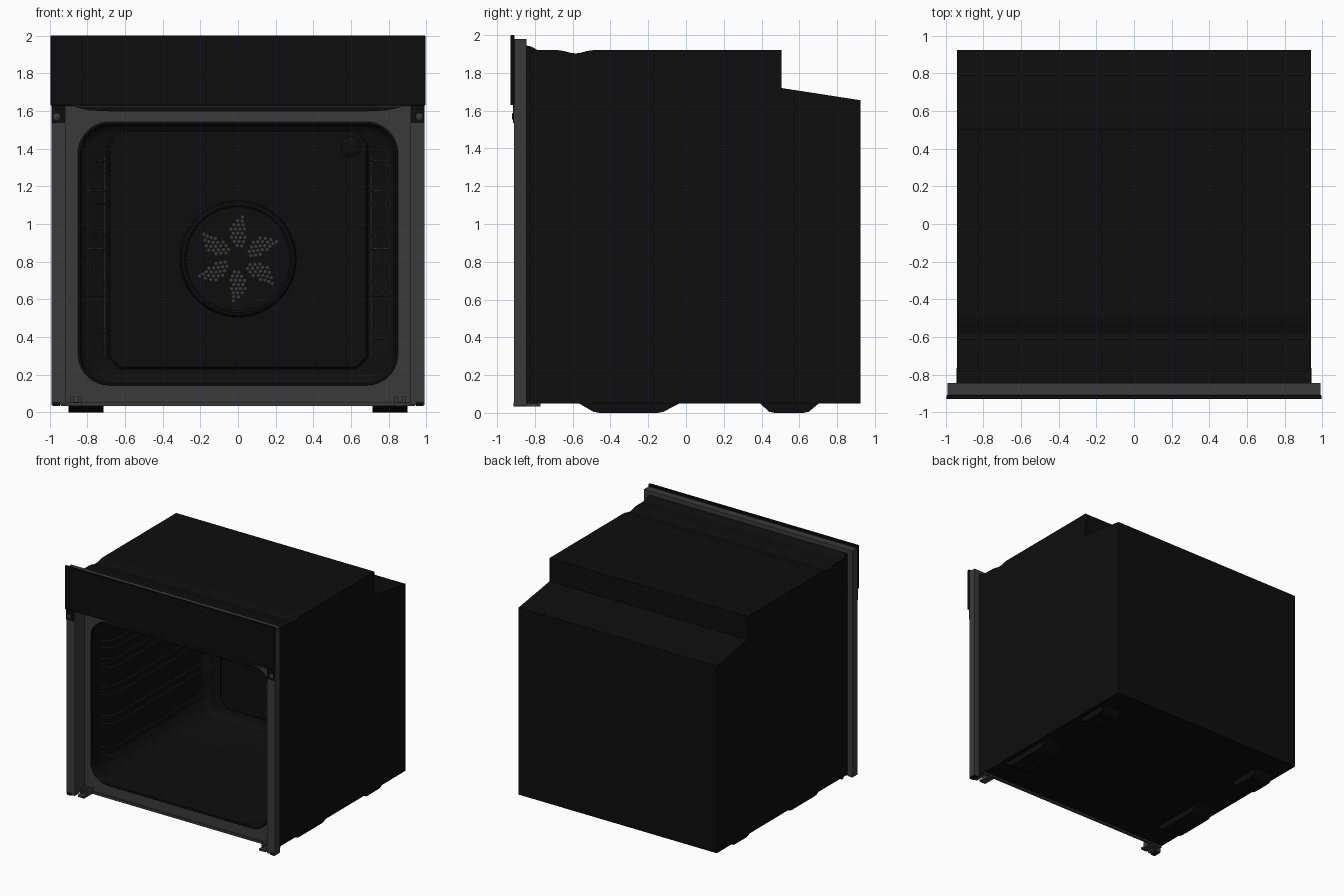
import bpy, bmesh, math
from math import sin, cos, pi, radians

if "Cube" in bpy.data.objects:
    bpy.data.objects.remove(bpy.data.objects["Cube"])


def material(name, v):
    m = bpy.data.materials.new(name)
    m.diffuse_color = (v, v, v, 1)
    m.use_nodes = True
    m.node_tree.nodes["Principled BSDF"].inputs["Base Color"].default_value = m.diffuse_color
    return m


BLACK = material("black_enamel", 0.004)
GREY = material("grey_steel", 0.042)


def finish(name, bm, mat, smooth=False, flip=False):
    bmesh.ops.recalc_face_normals(bm, faces=bm.faces)
    if flip:
        bmesh.ops.reverse_faces(bm, faces=bm.faces)
    me = bpy.data.meshes.new(name)
    bm.to_mesh(me)
    bm.free()
    ob = bpy.data.objects.new(name, me)
    bpy.context.collection.objects.link(ob)
    me.materials.append(mat)
    if smooth:
        bpy.ops.object.select_all(action='DESELECT')
        ob.select_set(True)
        bpy.context.view_layer.objects.active = ob
        bpy.ops.object.shade_smooth_by_angle(angle=radians(35))
    return ob


def box(name, x, y, z, mat, bevel=0):
    bm = bmesh.new()
    bmesh.ops.create_cube(bm, size=1)
    for v in bm.verts:
        v.co = [(a[0] + a[1]) / 2 + c * (a[1] - a[0]) for a, c in zip((x, y, z), v.co)]
    if bevel:
        bmesh.ops.bevel(bm, geom=bm.edges[:], offset=bevel, segments=1, affect='EDGES')
    return finish(name, bm, mat)


def mirrored_box(name, x, y, z, mat, bevel=0):
    for side, s in (("left", -1), ("right", 1)):
        box(f"{name}_{side}", sorted((x[0] * s, x[1] * s)), y, z, mat, bevel)


def loft(name, rings, mat, cap_start=False, cap_end=True, smooth=True, flip=False):
    bm = bmesh.new()
    vs = [[bm.verts.new(p) for p in r] for r in rings]
    n = len(vs[0])
    for a, b in zip(vs, vs[1:]):
        for i in range(n):
            bm.faces.new((a[i], a[(i + 1) % n], b[(i + 1) % n], b[i]))
    if cap_start:
        bm.faces.new(vs[0])
    if cap_end:
        bm.faces.new(vs[-1])
    return finish(name, bm, mat, smooth, flip)


def rounded(hw, hh, r, y, cz=0.8425, n=10):
    pts = []
    for q, (sx, sz) in enumerate(((1, 1), (-1, 1), (-1, -1), (1, -1))):
        for k in range(n + 1):
            a = (q + k / n) * pi / 2
            pts.append((sx * (hw - r) + r * cos(a), y, cz + sz * (hh - r) + r * sin(a)))
    return pts


def circle(r, y, x=0, z=0, n=64):
    return [(x + r * cos(2 * pi * i / n), y, z + r * sin(2 * pi * i / n)) for i in range(n)]


def wire(name, paths, r, mat, cyclic=False):
    cu = bpy.data.curves.new(name, 'CURVE')
    cu.dimensions = '3D'
    cu.bevel_depth = r
    cu.bevel_resolution = 1
    cu.use_fill_caps = True
    for p in paths:
        sp = cu.splines.new('POLY')
        sp.points.add(len(p) - 1)
        for q, c in zip(sp.points, p):
            q.co = (*c, 1)
        sp.use_cyclic_u = cyclic
    cu.materials.append(mat)
    ob = bpy.data.objects.new(name, cu)
    bpy.context.collection.objects.link(ob)
    return ob


# Outer casing: side profile (y, z) extruded across x, open at the front
dip = [(-0.585 + 0.09 * t, 1.92 - 0.0085 * (1 + cos(pi * t))) for t in (-1, -.66, -.33, 0, .33, .66, 1)]
profile = [(-0.77, 0.05), (-0.77, 1.62), (-0.845, 1.62), (-0.845, 1.945), (-0.82, 1.94), (-0.785, 1.92)] \
    + dip + [(0.505, 1.92), (0.505, 1.72), (0.925, 1.655), (0.925, 0.05)]
casing = loft("casing", [[(x, y, z) for y, z in profile] for x in (-0.94, 0.94)], BLACK, True, True, False)
bm = bmesh.new()
bm.from_mesh(casing.data)
front = [f for f in bm.faces if all(abs(v.co.y + 0.77) < 1e-4 for v in f.verts)]
bmesh.ops.delete(bm, geom=front, context='FACES_ONLY')
bm.to_mesh(casing.data)
bm.free()

# Recessed front plate with the rounded oven opening
bm = bmesh.new()
inner = rounded(0.8425, 0.6925, 0.16, -0.775)
outer = [(-0.94, 0.04), (0.94, 0.04), (0.94, 1.62), (-0.94, 1.62)]
edges = []
for loop in ([(x, -0.775, z) for x, z in outer], inner):
    vs = [bm.verts.new(p) for p in loop]
    edges += [bm.edges.new((vs[i], vs[(i + 1) % len(vs)])) for i in range(len(vs))]
bmesh.ops.remove_doubles(bm, verts=bm.verts, dist=1e-5)
bmesh.ops.triangle_fill(bm, edges=bm.edges[:], use_beauty=True, normal=(0, -1, 0))
plate = finish("front_plate", bm, GREY)
sol = plate.modifiers.new("thickness", 'SOLIDIFY')
sol.thickness = 0.012
sol.offset = 0

# Oven cavity and door gasket
loft("oven_cavity", [rounded(0.8425 - d, 0.6925 - d, 0.16 - d / 2, y)
     for y, d in ((-0.785, 0), (0.69, 0), (0.715, 0.006), (0.735, 0.02), (0.75, 0.05))], BLACK, flip=True)
wire("door_gasket", [rounded(0.8425, 0.6925, 0.16, -0.785)], 0.008, BLACK, True)

# Stamped back panel, its lower corners cut off
half = [(0, 0.23), (0.63, 0.23), (0.69, 0.29), (0.69, 1.42), (0.66, 1.48), (0.6, 1.5), (0, 1.5)]
panel = half + [(-x, z) for x, z in half[-2:0:-1]]
loft("back_panel", [[(x * s, y, 0.865 + (z - 0.865) * s) for x, z in panel]
     for y, s in ((0.75, 1), (0.737, 0.985))], BLACK, smooth=False)
loft("oven_lamp", [circle(r, y, 0.6, 1.41, 24) for r, y in ((0.055, 0.737), (0.055, 0.72), (0.04, 0.71))], BLACK)

# Round fan cover with perforated star
FZ = 0.815
loft("fan_cover", [circle(r, y, 0, FZ) for r, y in
     ((0.31, 0.737), (0.30, 0.715), (0.285, 0.71), (0.275, 0.718), (0.05, 0.718))], BLACK)
bm = bmesh.new()
spots = []
for arm in range(6):
    for i in range(8):
        r = 0.07 + i * 0.022
        count = (2, 3, 4, 3, 4, 3, 2, 1)[i]
        for j in range(count):
            w = (j - (count - 1) / 2) * 0.024
            a = radians(84 + 60 * arm) + 0.12 * sin(pi * i / 7)
            spots.append((r * cos(a) - w * sin(a), FZ + r * sin(a) + w * cos(a)))
for x, z in spots:
    bm.faces.new([bm.verts.new(p) for p in circle(0.009, 0.716, x, z, 8)])
finish("fan_holes", bm, GREY)

# Side rack wires: two wires per shelf level, bent inward, tied to uprights
for side, s in (("left", -1), ("right", 1)):
    paths = [[(s * 0.79, -0.7, 0.29), (s * 0.79, -0.7, 1.36)],
             [(s * 0.71, 0.66, 0.29), (s * 0.71, 0.66, 1.36)]]
    for z in (1.335, 1.27, 1.175, 1.105, 0.94, 0.87, 0.69, 0.62, 0.42, 0.35):
        paths.append([(s * 0.80, -0.72, z), (s * 0.73, -0.68, z), (s * 0.71, -0.63, z), (s * 0.71, 0.68, z)])
    wire(f"side_rack_{side}", paths, 0.005, GREY)

# Front frame rails and their inner returns
mirrored_box("frame_rail", (0.912, 0.99), (-0.91, -0.845), (0.04, 1.62), GREY)
mirrored_box("frame_return", (0.912, 0.94), (-0.845, -0.77), (0.05, 1.62), GREY)
mirrored_box("casing_edge", (0.938, 0.942), (-0.845, -0.765), (0.05, 1.63), BLACK)
mirrored_box("rail_foot", (0.945, 0.985), (-0.913, -0.85), (0.034, 0.055), BLACK)
box("frame_top", (-0.99, 0.99), (-0.908, -0.845), (1.62, 1.98), GREY)

# Control panel, under-panel trim and screw brackets
box("control_panel", (-0.995, 0.995), (-0.93, -0.908), (1.63, 2.0), BLACK, 0.003)
arc = [(-0.9 + 1.8 * i / 16, 1.598 + 0.03 * max(0, abs(i / 8 - 1) - 0.85) / 0.15) for i in range(17)]
loft("panel_trim", [[(x, y, z) for x, z in arc + [(0.9, 1.64), (-0.9, 1.64)]] for y in (-0.8, -0.783)],
     BLACK, True, True, False)
mirrored_box("screw_bracket", (0.918, 0.99), (-0.916, -0.909), (1.535, 1.635), BLACK)
for side, s in (("left", -1), ("right", 1)):
    loft(f"screw_{side}", [circle(r, y, s * 0.963, 1.57, 16) for r, y in
         ((0.018, -0.915), (0.018, -0.919), (0.012, -0.922))], GREY)

# Door hinge brackets and bottom lip
box("bottom_lip", (-0.94, 0.94), (-0.79, -0.77), (0.035, 0.055), GREY)
mirrored_box("hinge_base", (0.83, 0.89), (-0.9, -0.77), (0.035, 0.052), GREY)
for k, x in enumerate((0.83, 0.872)):
    mirrored_box(f"hinge_cheek_{k + 1}", (x, x + 0.018), (-0.87, -0.77), (0.04, 0.085), GREY)

# Tapered feet
for name, y in (("front", (-0.57, -0.49, -0.12, -0.03)), ("rear", (0.39, 0.44, 0.65, 0.705))):
    for side, s in (("left", -1), ("right", 1)):
        prof = [(y[0], 0.052), (y[1], 0.006), (y[1] + .03, 0), (y[2] - .03, 0), (y[2], 0.006), (y[3], 0.052)]
        loft(f"{name}_foot_{side}", [[(s * x, a, b) for a, b in prof] for x in (0.715, 0.9)],
             BLACK, True, True, False)
